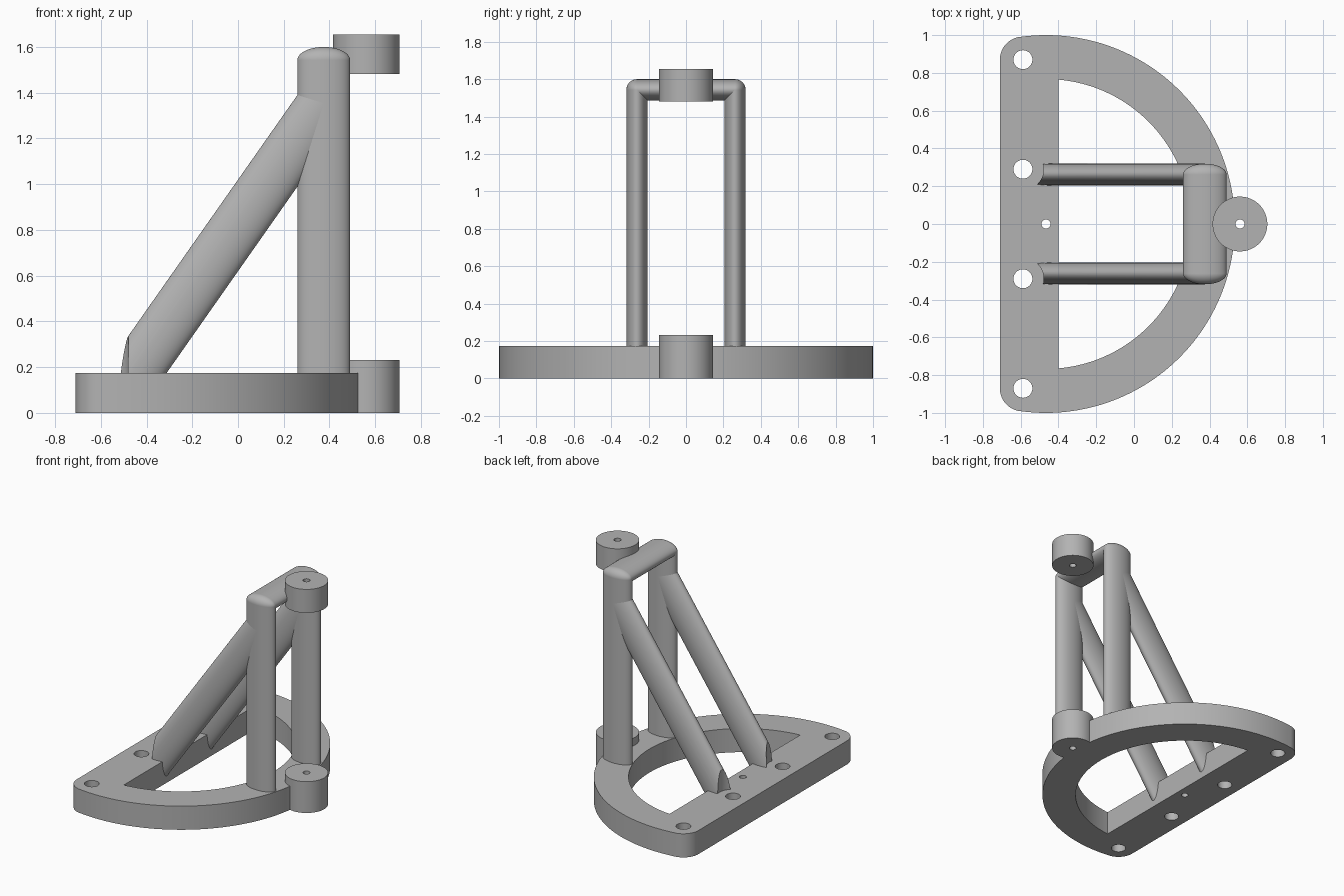
import bpy, bmesh, math
from math import sin, cos, pi
from mathutils import Matrix

cube = bpy.data.objects.get("Cube")
if cube:
    bpy.data.objects.remove(cube, do_unlink=True)

grey = bpy.data.materials.new("plain grey")
grey.use_nodes = True
grey.diffuse_color = (0.45, 0.45, 0.45, 1)
grey.node_tree.nodes["Principled BSDF"].inputs["Base Color"].default_value = (0.45, 0.45, 0.45, 1)

SEG = 64
PLATE_TOP = 0.175
ARC_X = -0.466            # centre of the curved rim
BOLT_X = -0.588
BOLT_Y = (0.87, 0.29, -0.29, -0.87)
RX, RY = 0.115, 0.057     # half axes of the oval tubes
LEG_X, LEG_Y, BAR_Z = 0.375, 0.262, 1.543


def finish(name, bm):
    bmesh.ops.recalc_face_normals(bm, faces=bm.faces)
    mesh = bpy.data.meshes.new(name)
    bm.to_mesh(mesh)
    bm.free()
    mesh.materials.append(grey)
    obj = bpy.data.objects.new(name, mesh)
    bpy.context.collection.objects.link(obj)
    return obj


def loft(name, lower, upper):
    """Solid between two matching rings of points."""
    bm = bmesh.new()
    a = [bm.verts.new(p) for p in lower]
    b = [bm.verts.new(p) for p in upper]
    bm.faces.new(a)
    bm.faces.new(b)
    for i in range(len(a)):
        j = (i + 1) % len(a)
        bm.faces.new((a[i], a[j], b[j], b[i]))
    return finish(name, bm)


def prism(name, outline, z0, z1):
    return loft(name, [(x, y, z0) for x, y in outline], [(x, y, z1) for x, y in outline])


def arc(cx, cy, r, a0, a1, n):
    return [(cx + r * cos(a0 + (a1 - a0) * i / n), cy + r * sin(a0 + (a1 - a0) * i / n))
            for i in range(n + 1)]


def disc(name, x, y, rx, z0, z1, ry=None):
    ring = [(x + rx * cos(2 * pi * i / SEG), y + (ry or rx) * sin(2 * pi * i / SEG))
            for i in range(SEG)]
    return prism(name, ring, z0, z1)


def select(obj):
    bpy.ops.object.select_all(action='DESELECT')
    obj.select_set(True)
    bpy.context.view_layer.objects.active = obj


def cut(obj, cutter):
    cutter.hide_render = True
    mod = obj.modifiers.new("cut", 'BOOLEAN')
    mod.operation = 'DIFFERENCE'
    mod.solver = 'EXACT'
    mod.object = cutter
    select(obj)
    bpy.ops.object.modifier_apply(modifier=mod.name)
    bpy.data.objects.remove(cutter, do_unlink=True)


def smooth(obj):
    select(obj)
    bpy.ops.object.shade_smooth_by_angle(angle=math.radians(30))


# Base plate: half round with filleted corners, window and bolt holes
tangent = math.atan2(BOLT_Y[0], BOLT_X - ARC_X)
fillet = 0.122
outline = arc(ARC_X, 0, 1.0, -tangent, tangent, 96)
outline += arc(BOLT_X, BOLT_Y[0], fillet, tangent, pi, 16)[1:]
outline += arc(BOLT_X, BOLT_Y[3], fillet, pi, 2 * pi - tangent, 16)[:-1]
plate = prism("base_plate", outline, 0, PLATE_TOP)
half = math.acos(0.066 / 0.767)
cut(plate, prism("window_cutter", arc(ARC_X, 0, 0.767, -half, half, 72), -0.1, 0.3))
for y in BOLT_Y:
    cut(plate, disc("bolt_cutter", BOLT_X, y, 0.05, -0.1, 0.3))
cut(plate, disc("pin_cutter", ARC_X, 0, 0.024, -0.1, 0.3))
smooth(plate)

# Pivot bosses, bored through
for name, z0, z1 in (("lower_boss", 0, 0.232), ("upper_boss", 1.481, 1.655)):
    boss = disc(name, 0.561, 0, 0.145, z0, z1)
    cut(boss, disc("bore_cutter", 0.561, 0, 0.024, z0 - 0.1, z1 + 0.1))
    smooth(boss)

# Legs, rounded corners and diagonal braces on both sides
slope = math.atan(1.425)
dx, dz = cos(slope), sin(slope)
foot_z, axis_z = 0.03, 1.19 + (LEG_X - 0.26) * 1.425
for side, s in (("left_side", -1), ("right_side", 1)):
    y = s * LEG_Y
    smooth(disc("leg_" + side, LEG_X, y, RX, 0.1, BAR_Z, RY))

    bm = bmesh.new()
    bmesh.ops.create_uvsphere(bm, u_segments=SEG, v_segments=32, radius=1,
                              matrix=Matrix.Translation((LEG_X, y, BAR_Z))
                              @ Matrix.Diagonal((RX, RY, RY, 1)))
    smooth(finish("corner_" + side, bm))

    # oval tube, level at the foot and upright inside the leg
    low, high = [], []
    for i in range(SEG):
        t = 2 * pi * i / SEG
        px, pz = LEG_X - dz * RX * cos(t), axis_z + dx * RX * cos(t)
        py = y + RY * sin(t)
        k = (foot_z - pz) / dz
        low.append((px + k * dx, py, foot_z))
        high.append((LEG_X, py, pz + (LEG_X - px) / dx * dz))
    brace = loft("brace_" + side, low, high)
    cut(brace, disc("bolt_cutter", BOLT_X, s * 0.29, 0.05, -0.1, 0.3))
    cut(brace, disc("head_clearance_cutter", BOLT_X, s * 0.29, 0.11, PLATE_TOP - 0.001, 0.8))
    smooth(brace)

# Top crossbar
ring = [(LEG_X + RX * cos(2 * pi * i / SEG), BAR_Z + RY * sin(2 * pi * i / SEG)) for i in range(SEG)]
smooth(loft("crossbar", [(x, -LEG_Y, z) for x, z in ring], [(x, LEG_Y, z) for x, z in ring]))
